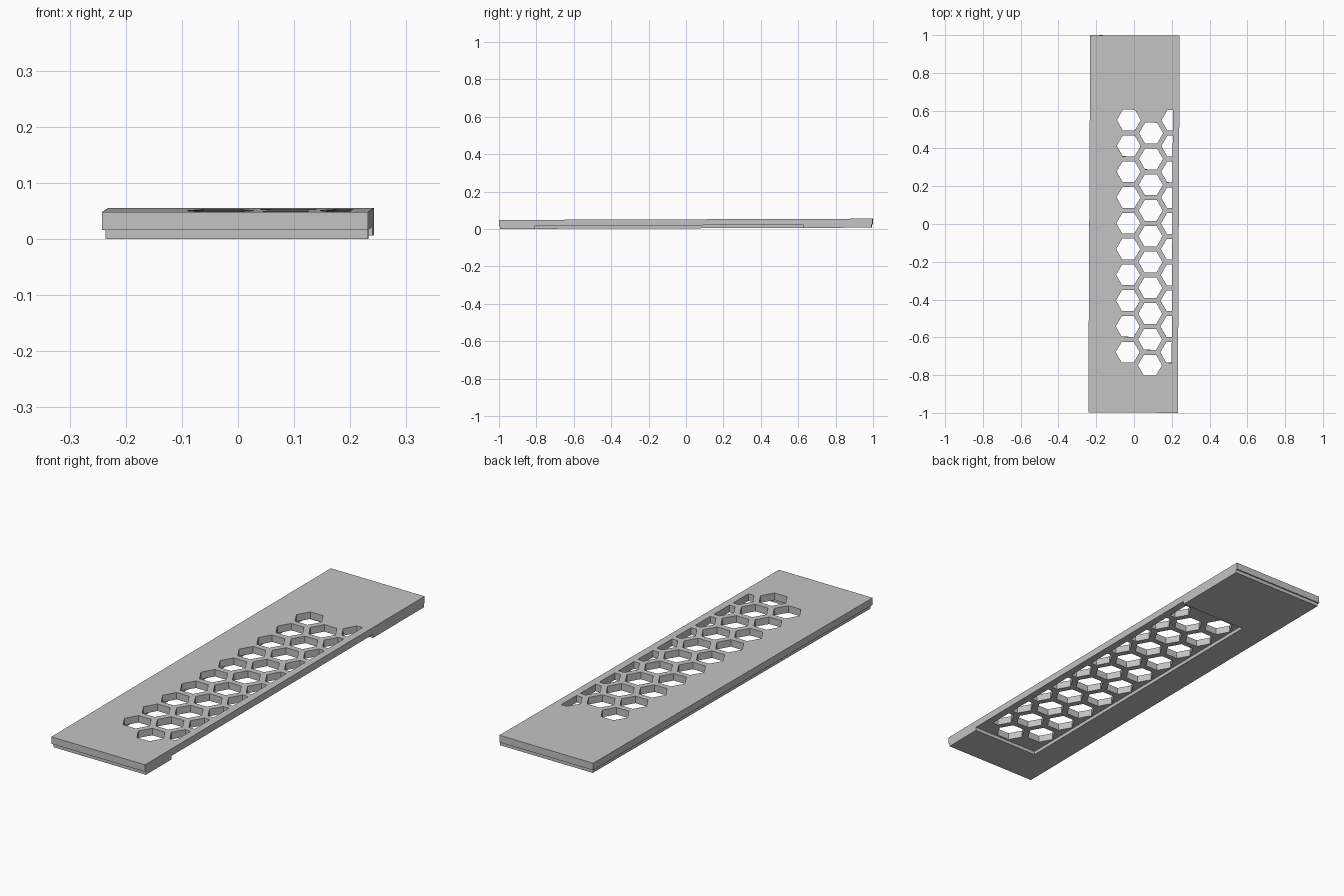
import bpy, bmesh, math
from mathutils import Matrix

cube = bpy.data.objects.get("Cube")
if cube:
    bpy.data.objects.remove(cube)

HX, HY, THICK = 0.237, 0.9985, 0.048   # half width, half length, thickness
STEP, LIP = 0.016, 0.006               # underside step height and overhang
OUT = 0.1                              # how far cutters reach outside


def prisms(name, outlines, z0, z1):
    """Object made of closed upright prisms, one for each outline."""
    bm = bmesh.new()
    for pts in outlines:
        base = bm.faces.new([bm.verts.new((x, y, z0)) for x, y in pts])
        top = bmesh.ops.extrude_face_region(bm, geom=[base])["geom"]
        moved = [v for v in top if isinstance(v, bmesh.types.BMVert)]
        bmesh.ops.translate(bm, verts=moved, vec=(0, 0, z1 - z0))
    bmesh.ops.recalc_face_normals(bm, faces=bm.faces)
    mesh = bpy.data.meshes.new(name)
    bm.to_mesh(mesh)
    bm.free()
    obj = bpy.data.objects.new(name, mesh)
    bpy.context.collection.objects.link(obj)
    return obj


def rect(x0, y0, x1, y1):
    return [(x0, y0), (x1, y0), (x1, y1), (x0, y1)]


# Main plate
plate = prisms("vent_plate", [rect(-HX, -HY, HX, HY)], 0, THICK)

# Step under the two ends and the right long edge
ex, ey, ix, iy = HX + OUT, HY + OUT, HX - LIP, HY - LIP
step_cutter = prisms("step_cutter", [[
    (ex, -ey), (ex, -iy), (-ix, -iy), (-ix, iy),
    (ex, iy), (ex, ey), (-ex, ey), (-ex, -ey)]], -OUT, STEP)

# Shallow underside pocket, open on the left edge
pocket_cutter = prisms("pocket_cutter", [rect(-0.10, -0.81, ex, 0.63)], -OUT, STEP)

# Honeycomb holes: the last column is trimmed by a straight border
PITCH, RADIUS, BORDER = 0.1365, 0.0635, 0.203
holes = []
for col in range(3):
    cx = -0.03 + col * PITCH * math.sqrt(3) / 2
    for row in range(10):
        cy = 0.55 - row * PITCH - (col % 2) * PITCH / 2
        hexagon = [(cx + RADIUS * math.cos(math.radians(60 * k)),
                    cy + RADIUS * math.sin(math.radians(60 * k))) for k in range(6)]
        if col == 2:
            left = [p for p in hexagon if p[0] < BORDER]
            h = RADIUS * math.sqrt(3) / 2
            hexagon = [(BORDER, cy + h)] + left + [(BORDER, cy - h)]
        holes.append(hexagon)
hole_cutter = prisms("hole_cutter", holes, -OUT, OUT)

# Cut the plate, then drop the cutters
cutters = [step_cutter, pocket_cutter, hole_cutter]
for cutter in cutters:
    cutter.hide_render = True
    mod = plate.modifiers.new(cutter.name, "BOOLEAN")
    mod.operation, mod.solver, mod.object = "DIFFERENCE", "EXACT", cutter
depsgraph = bpy.context.evaluated_depsgraph_get()
result = bpy.data.meshes.new_from_object(plate.evaluated_get(depsgraph))
plate.modifiers.clear()
plate.data = result
for cutter in cutters:
    bpy.data.objects.remove(cutter)

# Slight tilt and turn of the whole plate
plate.data.transform(Matrix.Translation((0, 0, 0.0035))
                     @ Matrix.Rotation(0.0035, 4, "X")
                     @ Matrix.Rotation(-0.005, 4, "Z"))

# Single grey material
grey = bpy.data.materials.new("plain_grey")
grey.use_nodes = True
colour = (0.55, 0.55, 0.55, 1)
grey.diffuse_color = colour
grey.node_tree.nodes["Principled BSDF"].inputs["Base Color"].default_value = colour
plate.data.materials.clear()
plate.data.materials.append(grey)
